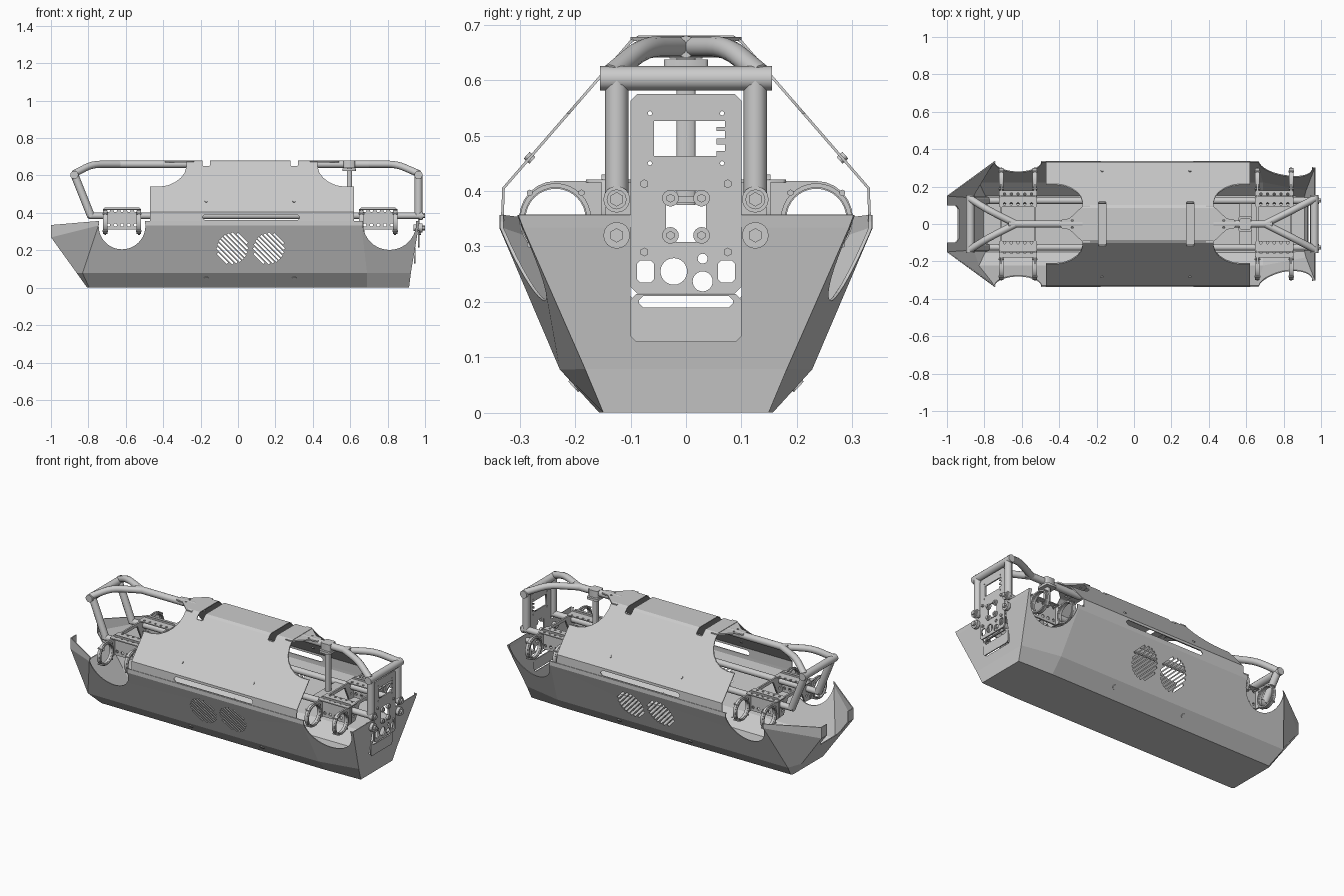
import bpy, bmesh, math
from mathutils import Vector

if "Cube" in bpy.data.objects:
    bpy.data.objects.remove(bpy.data.objects["Cube"])

# ---------- helpers ----------
def activate(o):
    bpy.ops.object.select_all(action='DESELECT')
    o.select_set(True)
    bpy.context.view_layer.objects.active = o

def link(name, data):
    o = bpy.data.objects.new(name, data)
    bpy.context.collection.objects.link(o)
    return o

def from_bm(name, bm):
    bmesh.ops.recalc_face_normals(bm, faces=bm.faces)
    me = bpy.data.meshes.new(name)
    bm.to_mesh(me)
    bm.free()
    return link(name, me)

def smooth(o):
    activate(o)
    bpy.ops.object.shade_smooth_by_angle(angle=math.radians(35))

def circ(cx, cy, r, n=24):
    return [(cx + r*math.cos(2*math.pi*i/n), cy + r*math.sin(2*math.pi*i/n)) for i in range(n)]

def rect(x0, x1, y0, y1, c=0.006):
    return [(x0+c, y0), (x1-c, y0), (x1, y0+c), (x1, y1-c), (x1-c, y1), (x0+c, y1), (x0, y1-c), (x0, y0+c)]

def curve_obj(name, splines, dim, cyclic):
    cu = bpy.data.curves.new(name, 'CURVE')
    cu.dimensions = dim
    for pts in splines:
        s = cu.splines.new('POLY')
        s.points.add(len(pts) - 1)
        for p, q in zip(s.points, pts):
            p.co = (*q, 1) if len(q) == 3 else (*q, 0, 1)
        s.use_cyclic_u = cyclic
    return link(name, cu)

def tube(name, pts, r, d=0.05):
    pts = [Vector(p) for p in pts]
    path = [pts[0]]
    for a, b, c in zip(pts, pts[1:], pts[2:]):      # round each bend
        p, q = b + (a-b).normalized()*d, b + (c-b).normalized()*d
        path += [p*(1-t)**2 + b*2*t*(1-t) + q*t*t for t in (0, .25, .5, .75, 1)]
    path.append(pts[-1])
    o = curve_obj(name, [[tuple(p) for p in path]], '3D', False)
    o.data.bevel_depth, o.data.bevel_resolution, o.data.use_fill_caps = r, 4, True
    activate(o)
    bpy.ops.object.convert(target='MESH')
    smooth(o)
    return o

ROT = {'xy': (0, 0, 0), 'xz': (math.pi/2, 0, 0), 'yz': (math.pi/2, 0, math.pi/2)}
def plate(name, plane, w, outline, holes=(), t=0.01):
    o = curve_obj(name, [outline, *holes], '2D', True)
    o.data.fill_mode, o.data.extrude = 'BOTH', t/2
    o.rotation_euler = ROT[plane]
    o.location = {'xy': (0, 0, w), 'xz': (0, w, 0), 'yz': (w, 0, 0)}[plane]
    activate(o)
    bpy.ops.object.convert(target='MESH')
    return o

def cut(o, plane, a, b, outlines):
    put = {'xz': lambda u, v, w: (u, w, v), 'yz': lambda u, v, w: (w, u, v)}[plane]
    bm = bmesh.new()
    for pts in outlines:
        A = [bm.verts.new(put(u, v, a)) for u, v in pts]
        B = [bm.verts.new(put(u, v, b)) for u, v in pts]
        bm.faces.new(A)
        bm.faces.new(B[::-1])
        for i in range(len(pts)):
            j = (i+1) % len(pts)
            bm.faces.new((A[i], B[i], B[j], A[j]))
    c = from_bm('cutter', bm)
    c.hide_render = True
    m = o.modifiers.new('cut', 'BOOLEAN')
    m.operation, m.solver, m.object = 'DIFFERENCE', 'EXACT', c
    activate(o)
    bpy.ops.object.modifier_apply(modifier='cut')
    bpy.data.objects.remove(c)

def solidify(o, t):
    m = o.modifiers.new('skin', 'SOLIDIFY')
    m.thickness, m.offset = t, 0
    activate(o)
    bpy.ops.object.modifier_apply(modifier='skin')

def disc(name, pos, direction, r, depth, n=12):
    bpy.ops.mesh.primitive_cylinder_add(vertices=n, radius=r, depth=depth, location=pos)
    o = bpy.context.object
    o.name = name
    o.rotation_euler = Vector(direction).to_track_quat('Z', 'Y').to_euler()
    return o

mx = lambda x: 0.15 - x      # mirror along the length of the upper shell

# ---------- lower hull: lofted sheet shell ----------
levels = [
    [(-.805, .14, .003), (-.795, .15, .003), (.69, .155, .003), (.913, .148, .003)],
    [(-.86, .14, .08), (-.83, .225, .08), (.69, .225, .08), (.922, .18, .08)],
    [(-.997, .15, .27), (-.745, .333, .333), (.66, .333, .333), (.965, .292, .335)],
    [(-.997, .15, .335), (-.74, .333, .357), (.66, .333, .357), (.968, .30, .357)]]
bm = bmesh.new()
rings = [[bm.verts.new(p) for p in L] + [bm.verts.new((x, -y, z)) for x, y, z in L[::-1]] for L in levels]
bm.faces.new(rings[0])
for lo, hi in zip(rings, rings[1:]):
    for i in range(8):
        j = (i+1) % 8
        bm.faces.new((lo[i], lo[j], hi[j], hi[i]))
hull = from_bm('lower_hull', bm)
solidify(hull, .006)
cut(hull, 'xz', -.5, .5, [circ(-.62, .33, .125, 40)])          # side wells
cut(hull, 'xz', -.5, .5, [circ(.81, .345, .143, 40)])
cut(hull, 'yz', .85, 1.1, [rect(-.1, .1, .13, .5, .012)])      # end openings
cut(hull, 'yz', -1.1, -.85, [rect(-.1, .1, .19, .5, .02)])
slots = []
for cx in (-.03, .165):                                        # vent grilles
    for k in range(-4, 5):
        o = k*.0185
        h = math.sqrt(.085**2 - o*o) - .004
        c, w, s = (cx + o*.707, .21 + o*.707), .0055*.707, h*.707
        slots.append([(c[0]-s-w, c[1]+s-w), (c[0]+s-w, c[1]-s-w), (c[0]+s+w, c[1]-s+w), (c[0]-s+w, c[1]+s+w)])
cut(hull, 'xz', -.5, .5, slots)

# ---------- upper shell: folded sheet ----------
half = [(.331, .35), (.329, .405), (.10, .669), (.085, .678), (0, .678)]
prof = half + [(-y, z) for y, z in half[-2::-1]]
bm = bmesh.new()
A = [bm.verts.new((-.47, y, z)) for y, z in prof]
B = [bm.verts.new((.62, y, z)) for y, z in prof]
for i in range(len(prof)-1):
    bm.faces.new((A[i], A[i+1], B[i+1], B[i]))
shell = from_bm('upper_shell', bm)
solidify(shell, .005)
notch = [(-.6, .54), (-.42, .54), (-.375, .547), (-.335, .565), (-.305, .588), (-.285, .615), (-.275, .65), (-.275, .75), (-.6, .75)]
cut(shell, 'xz', -.5, .5, [notch, [(mx(x), z) for x, z in notch]])
cut(shell, 'xz', -.5, .5, [rect(-.19, -.15, .65, .75, .004), rect(.28, .32, .65, .75, .004)])
cut(shell, 'xz', -.5, .5, [rect(-.19, .33, .361, .391, .012)])

# ---------- panel bolts ----------
for s in (-1, 1):
    for x in (-.17, .30):
        disc('shell_bolt', (x, s*.282, .46), (0, s*.75, .66), .008, .014)
        disc('hull_bolt', (x, s*.199, .051), (0, s*.73, -.68), .013, .012)

# ---------- top cage ----------
R = .019
for name, x0, xs, xm, xe, xf in (('bow', -.22, -.63, -.78, -.875, -.785), ('stern', .37, .70, .85, .965, .965)):
    tube(name + '_ridge_tube', [(x0, 0, .66), (xs + (.04 if xe > 0 else -.04), 0, .66)], .02)
    tube(name + '_cross_bar', [(xe, -.155, .603), (xe, .155, .603)], .022)
    for s in (-1, 1):
        tube(name + '_fork_tube', [(xs, 0, .66), (xm, s*.075, .66), (xe, s*.135, .61)], R)
        tube(name + '_leg', [(xe, s*.125, .605), (xf, s*.125, .38)], .021)
for s in (-1, 1):
    tube('deck_rail', [(-.80, s*.125, .385), (.99, s*.125, .385)], .018)
    for z in (.32, .385):
        disc('rail_flange', (.978, s*.125, z), (1, 0, 0), .024, .018, 16)
        disc('rail_end_bolt', (.988, s*.125, z), (1, 0, 0), .013, .024, 6)
    disc('lower_stub', (.957, s*.125, .32), (1, 0, 0), .017, .04, 16)

# ---------- ridge gussets ----------
g = [(-.39, .022), (-.345, .03), (-.27, .10), (-.235, .10), (-.235, .05), (-.195, .03)]
g = g + [(x, -y) for x, y in g[::-1]]
gh = [circ(-.33, s*.018, .006, 8) for s in (-1, 1)] + [circ(-.265, s*.06, .006, 8) for s in (-1, 1)]
plate('bow_gusset', 'xy', .674, g, gh, .008)
plate('stern_gusset', 'xy', .674, [(mx(x), y) for x, y in g], [[(mx(x), y) for x, y in h] for h in gh], .008)

# ---------- mast and clamp ----------
plate('mast', 'xy', .51, rect(.583, .609, -.017, .017, .004), t=.27)
plate('mast_collar', 'xy', .63, rect(.56, .63, -.04, .04), t=.014)
plate('mast_clamp', 'xy', .659, rect(.565, .625, -.03, .03), t=.04)
plate('mast_foot', 'xy', .385, rect(.565, .63, -.125, .125), t=.012)

# ---------- ring carriers in the wells ----------
def carrier_half(s):
    arc = [(s*(.235 + .066*math.cos(a)), .35 + .068*math.sin(a)) for a in [math.radians(90 - 15*i) for i in range(15)]]
    return arc + [(s*.17, .31), (s*.10, .315)]
outline = carrier_half(1) + [(.06, .40), (-.06, .40)] + carrier_half(-1)[::-1]
for xs in ((-.71, -.53), (.66, .84)):
    for x in xs:
        holes = [circ(s*.235, .35, .054, 32) for s in (-1, 1)]
        holes += [circ(s*y, z, .007, 8) for s in (-1, 1) for y in (.115, .145) for z in (.345, .408)]
        plate('ring_carrier', 'yz', x, outline, holes, .01)
        for s in (-1, 1):
            ring = plate('thruster_ring', 'yz', x, circ(s*.235, .35, .064, 32), [circ(s*.235, .35, .056, 32)], .024)
            smooth(ring)
            for a in range(0, 360, 90):
                t = math.radians(a + 45)
                disc('ring_bolt', (x, s*.235 + .066*math.cos(t), .35 + .066*math.sin(t)), (1, 0, 0), .006, .03, 6)
    for s in (-1, 1):
        a, b = xs[0]-.012, xs[1]+.012
        holes = [circ(a + .03 + .036*i, z, .009, 10) for i in range(5) for z in (.335, .412)]
        plate('well_side_plate', 'xz', s*.148, rect(a, b, .312, .43, .012), holes, .008)
        holes = [circ(a + .03 + .036*i, s*.13 + d, .007, 8) for i in range(5) for d in (-.022, .03)]
        plate('well_top_plate', 'xy', .418, rect(a, b, min(s*.09, s*.18), max(s*.09, s*.18)), holes, .006)

# ---------- stern equipment panel ----------
window = [(-.058, .463), (.055, .463), (.055, .472), (.07, .472), (.07, .484), (.055, .484), (.055, .495), (.07, .495),
          (.07, .508), (.055, .508), (.055, .515), (.07, .515), (.07, .526), (-.058, .526)]
holes = [window, rect(-.036, .036, .308, .40, .012), circ(-.022, .255, .024), circ(.03, .237, .018),
         circ(.03, .278, .009, 12), rect(-.088, -.058, .235, .275), rect(.058, .088, .235, .275)]
holes += [circ(s*.065, z, .004, 8) for s in (-1, 1) for z in (.45, .54)]
plate('stern_panel', 'yz', .966, rect(-.1, .1, .215, .575, .012), holes, .008)
plate('stern_sill', 'yz', .945, rect(-.1, .1, .128, .214, .01), [rect(-.085, .085, .19, .211, .008)], .006)
for s in (-1, 1):
    for z in (.32, .387):
        disc('socket_boss', (.972, s*.028, z), (1, 0, 0), .015, .014, 16)
        disc('socket_bolt', (.976, s*.028, z), (1, 0, 0), .008, .02, 6)
    for z in (.29, .413):
        disc('panel_bolt', (.972, s*.075, z), (1, 0, 0), .008, .014, 6)
